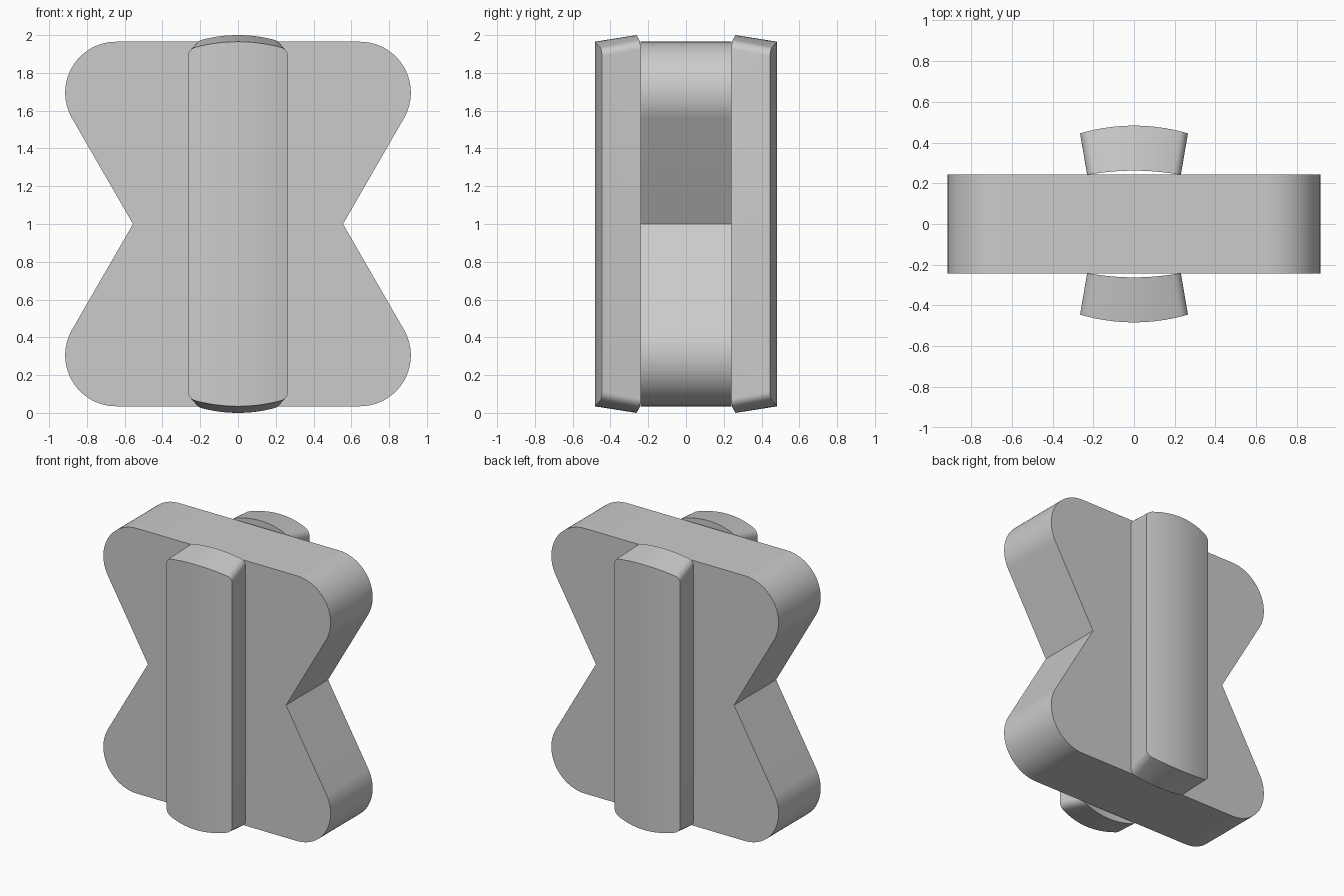
import bpy, bmesh
from math import sin, cos, radians, sqrt

cube = bpy.data.objects.get("Cube")
if cube:
    bpy.data.objects.remove(cube, do_unlink=True)

grey = bpy.data.materials.new("plain grey")
grey.use_nodes = True
colour = (0.6, 0.6, 0.6, 1)
grey.diffuse_color = colour
grey.node_tree.nodes["Principled BSDF"].inputs["Base Color"].default_value = colour


def finish(bm, name):
    bmesh.ops.recalc_face_normals(bm, faces=bm.faces)
    mesh = bpy.data.meshes.new(name)
    bm.to_mesh(mesh)
    bm.free()
    mesh.materials.append(grey)
    obj = bpy.data.objects.new(name, mesh)
    bpy.context.collection.objects.link(obj)
    bpy.ops.object.select_all(action='DESELECT')
    obj.select_set(True)
    bpy.context.view_layer.objects.active = obj
    bpy.ops.object.shade_smooth_by_angle(angle=radians(30))
    return obj


# Hourglass body: one rounded corner and the waist, mirrored around
def build_body():
    cx, cz, r, half = 0.645, 0.695, 0.27, 0.242
    steps = 32
    arc = [(cx + r * cos(a), cz + r * sin(a))
           for a in (radians(-30 + 120 * i / steps) for i in range(steps + 1))]
    top = [(0.556, 0)] + arc + [(-x, z) for x, z in reversed(arc)] + [(-0.556, 0)]
    outline = top + [(x, -z) for x, z in reversed(top[1:-1])]
    bm = bmesh.new()
    face = bm.faces.new([bm.verts.new((x, -half, z + 1)) for x, z in outline])
    ext = bmesh.ops.extrude_face_region(bm, geom=[face], use_keep_orig=True)
    moved = [v for v in ext["geom"] if isinstance(v, bmesh.types.BMVert)]
    bmesh.ops.translate(bm, verts=moved, vec=(0, 2 * half, 0))
    finish(bm, "body")


# Half of a bar's end: crowned arc, then a filleted corner
def end_curve(width, crown):
    r, a_end = 0.05, radians(75)
    x_join = width - r + r * cos(a_end)
    radius = x_join / cos(a_end)
    pts = []
    for i in range(13):
        x = x_join * i / 12
        pts.append((x, crown - radius + sqrt(radius ** 2 - x ** 2)))
    z_fillet = pts[-1][1] - r * sin(a_end)
    for i in range(1, 11):
        a = a_end * (1 - i / 10)
        pts.append((width - r + r * cos(a), z_fillet + r * sin(a)))
    return [(-x, z) for x, z in reversed(pts[1:])] + pts


# Bar with bowed front and inner faces, tapering towards the body
def build_bar(name, side):
    bm = bmesh.new()
    layers = []
    for width, crown, depth, sag in ((0.265, 0.965, 0.483, 0.038), (0.23, 1.0, 0.262, 0.021)):
        columns = []
        for x, z in end_curve(width, crown):
            y = side * (depth - sag * (x / width) ** 2)
            columns.append([bm.verts.new((x, y, 1 + s * z)) for s in (1, -1)])
        layers.append(columns)
    outer, inner = layers
    for i in range(len(outer) - 1):
        for cols in layers:
            bm.faces.new((cols[i][0], cols[i + 1][0], cols[i + 1][1], cols[i][1]))
        for e in (0, 1):
            bm.faces.new((outer[i][e], outer[i + 1][e], inner[i + 1][e], inner[i][e]))
    for i in (0, -1):
        bm.faces.new((outer[i][0], outer[i][1], inner[i][1], inner[i][0]))
    finish(bm, name)


build_body()
build_bar("front_bar", -1)
build_bar("back_bar", 1)
